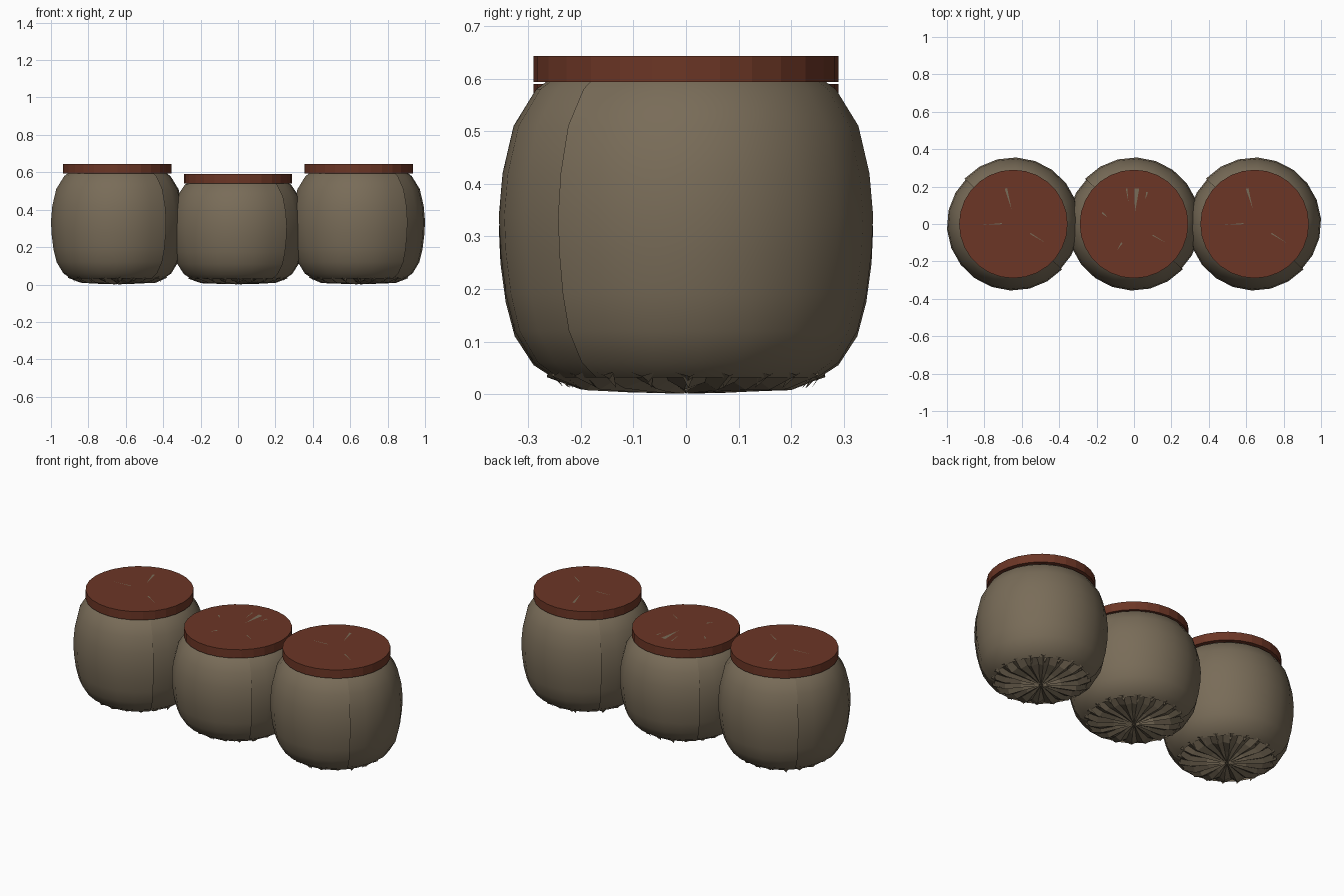
import bpy, bmesh, math, random
from mathutils import Vector

random.seed(4)
cube = bpy.data.objects.get("Cube")
if cube:
    bpy.data.objects.remove(cube, do_unlink=True)


def material(name, rgb):
    m = bpy.data.materials.new(name)
    m.use_nodes = True
    m.diffuse_color = (*rgb, 1)
    m.node_tree.nodes["Principled BSDF"].inputs["Base Color"].default_value = (*rgb, 1)
    return m


CLOTH = material("brown_cloth", (0.19, 0.15, 0.098))
LID = material("red_wood", (0.15, 0.037, 0.019))

# Sack cross-section from gathered hem to neck: radius, height
PROFILE = [(0.25, 0.032), (0.29, 0.06), (0.326, 0.12), (0.343, 0.19), (0.353, 0.27),
           (0.356, 0.34), (0.349, 0.42), (0.328, 0.51), (0.285, 0.58), (0.25, 0.605)]
SEAM = math.radians(-45)
HALF = 11       # facets in each half of the cloth
PLEATS = 40     # gathered folds under the sack


def finish(name, bm, mat, location, smooth=None):
    me = bpy.data.meshes.new(name)
    bm.to_mesh(me)
    bm.free()
    ob = bpy.data.objects.new(name, me)
    bpy.context.collection.objects.link(ob)
    ob.location = location
    me.materials.append(mat)
    if smooth:
        bpy.ops.object.select_all(action='DESELECT')
        ob.select_set(True)
        bpy.context.view_layer.objects.active = ob
        bpy.ops.object.shade_smooth_by_angle(angle=math.radians(smooth))
    return ob


def polar(r, a, z):
    return Vector((r * math.cos(a), r * math.sin(a), z))


def skin(bm, rows, closed=False):
    """Faces between successive rows of vertices, the first row lowest."""
    for low, high in zip(rows, rows[1:]):
        n = len(low)
        for i in range(n if closed else n - 1):
            j = (i + 1) % n
            bm.faces.new((low[i], low[j], high[j], high[i]))


def sack_body(name, x, tall):
    # Two cloth halves, each lapping over the next at a vertical seam
    bm = bmesh.new()
    for side in (0, 1):
        rows = []
        for r, z in PROFILE:
            row = []
            for i in range(HALF + 1):
                t = i / HALF
                a = SEAM + math.pi * (side + t * 1.012)
                lap = 1.0 - 0.018 * max(0, 1 - 4 * t)
                row.append(bm.verts.new(polar(r * lap, a, z * tall)))
            rows.append(row)
        skin(bm, rows)
    return finish(name, bm, CLOTH, (x, 0, 0), 60)


def sack_base(name, x, tall):
    # Radial folds pulled together at the middle of the underside
    bm = bmesh.new()
    rows = []
    for r, z, fold in ((0.012, 0.003, 0.002), (0.11, 0.011, 0.007),
                       (0.2, 0.017, 0.009), (0.265, 0.042, 0.008)):
        row = []
        for i in range(PLEATS):
            wave = fold * (1 if i % 2 else -1) * random.uniform(0.6, 1.1)
            a = math.tau * (i + random.uniform(-0.2, 0.2)) / PLEATS
            row.append(bm.verts.new(polar(r - abs(wave) * (i % 2), a,
                                          max(0.001, (z + wave) * tall))))
        rows.append(row)
    skin(bm, rows, True)
    bm.faces.new(list(reversed(rows[0])))
    # Loose frayed tabs around the hem
    for i in range(0, PLEATS, 2):
        a = math.tau * i / PLEATS
        bm.faces.new([bm.verts.new(polar(r, a + d, z * tall)) for r, d, z in
                      ((0.262, -0.06, 0.05), (random.uniform(0.21, 0.24), 0.02, 0.012),
                       (0.262, 0.07, 0.045))])
    bm.normal_update()
    return finish(name, bm, CLOTH, (x, 0, 0))


def lid(name, x, top):
    bm = bmesh.new()
    bmesh.ops.create_cone(bm, cap_ends=True, segments=28, radius1=0.29,
                          radius2=0.29, depth=0.05)
    return finish(name, bm, LID, (x, 0, top - 0.025), 12)


def cloth_slivers(name, x, top, slivers):
    # Thin wedges of cloth showing through the lid: start, end, width
    bm = bmesh.new()
    for sx, sy, ex, ey, w in slivers:
        start, end = Vector((sx, sy, 0)), Vector((ex, ey, 0))
        across = (end - start).normalized().cross(Vector((0, 0, 1))) * w / 2
        bm.faces.new([bm.verts.new(p) for p in (start - across, end, start + across)])
    bmesh.ops.recalc_face_normals(bm, faces=bm.faces)
    for f in bm.faces:
        f.normal_update()
        if f.normal.z < 0:
            f.normal_flip()
    return finish(name, bm, CLOTH, (x, 0, top + 0.0015))


OUTER = [(-0.04, 0.19, -0.01, 0.08, 0.014), (-0.06, 0.002, -0.17, -0.005, 0.006),
         (0.09, -0.05, 0.17, -0.1, 0.007)]
MIDDLE = [(0.015, 0.19, 0.005, 0.06, 0.026), (-0.04, 0.19, -0.03, 0.12, 0.008),
          (0.07, 0.17, 0.06, 0.13, 0.01), (-0.17, 0.06, -0.14, 0.035, 0.01),
          (-0.065, -0.1, -0.09, -0.14, 0.01), (0.1, -0.06, 0.17, -0.1, 0.006)]

for side, x, tall, top, slivers in (("right", -0.645, 1.0, 0.643, OUTER),
                                    ("middle", 0.0, 0.92, 0.59, MIDDLE),
                                    ("left", 0.645, 1.0, 0.643, OUTER)):
    sack_body(f"{side}_sack", x, tall)
    sack_base(f"{side}_sack_base", x, tall)
    lid(f"{side}_lid", x, top)
    cloth_slivers(f"{side}_lid_slivers", x, top, slivers)
